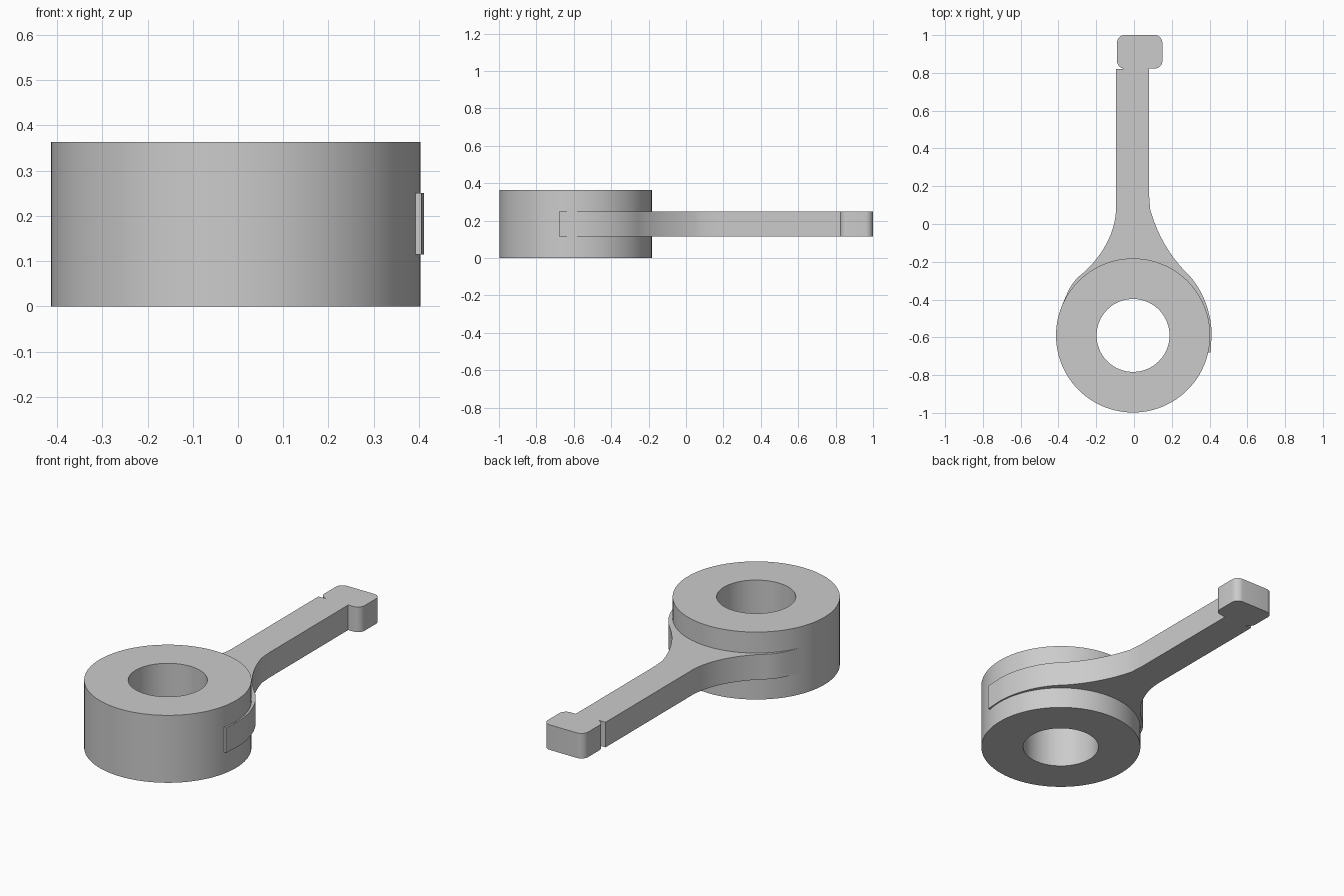
import bpy, bmesh
from math import sin, cos, radians

if "Cube" in bpy.data.objects:
    bpy.data.objects.remove(bpy.data.objects["Cube"], do_unlink=True)

grey = bpy.data.materials.new("plain grey")
grey.use_nodes = True
colour = (0.6, 0.6, 0.6, 1)
grey.diffuse_color = colour
grey.node_tree.nodes["Principled BSDF"].inputs["Base Color"].default_value = colour

CX, CY = -0.005, -0.59
OUTER, BORE, HEIGHT = 0.408, 0.193, 0.363


def arc(cx, cy, r, start, end, steps):
    """Points along a circular arc, angles in degrees."""
    angles = [radians(start + (end - start) * i / steps) for i in range(steps + 1)]
    return [(cx + r * cos(a), cy + r * sin(a)) for a in angles]


def bezier(a, b, c, d, steps=14):
    pts = []
    for i in range(steps + 1):
        t = i / steps
        w = ((1 - t) ** 3, 3 * t * (1 - t) ** 2, 3 * t * t * (1 - t), t ** 3)
        pts.append(tuple(sum(k * p[n] for k, p in zip(w, (a, b, c, d))) for n in (0, 1)))
    return pts


def finish(name, bm):
    bmesh.ops.recalc_face_normals(bm, faces=bm.faces)
    mesh = bpy.data.meshes.new(name)
    bm.to_mesh(mesh)
    bm.free()
    mesh.materials.append(grey)
    obj = bpy.data.objects.new(name, mesh)
    bpy.context.collection.objects.link(obj)
    bpy.ops.object.select_all(action="DESELECT")
    obj.select_set(True)
    bpy.context.view_layer.objects.active = obj
    bpy.ops.object.shade_smooth_by_angle(angle=radians(30))


def extrude_outline(name, pts, z0, z1):
    bm = bmesh.new()
    face = bm.faces.new([bm.verts.new((x, y, z0)) for x, y in pts])
    out = bmesh.ops.extrude_face_region(bm, geom=[face], use_keep_orig=True)
    top = [v for v in out["geom"] if isinstance(v, bmesh.types.BMVert)]
    bmesh.ops.translate(bm, verts=top, vec=(0, 0, z1 - z0))
    finish(name, bm)


# Hub: square section lathed into a thick ring
bm = bmesh.new()
SEG = 96
section = [(BORE, 0), (OUTER, 0), (OUTER, HEIGHT), (BORE, HEIGHT)]
loops = [[bm.verts.new((x, y, z)) for x, y in arc(CX, CY, r, 0, 360, SEG)[:-1]]
         for r, z in section]
for k in range(4):
    a, b = loops[k], loops[(k + 1) % 4]
    for i in range(SEG):
        j = (i + 1) % SEG
        bm.faces.new((a[i], a[j], b[j], b[i]))
finish("hub_ring", bm)

# Lever: strap around the hub, flared neck, straight arm and rounded offset head
R = 0.04
outline = [(0.392, -0.68), (0.406, -0.68)]
outline += bezier((0.411, -0.58), (0.409, -0.47), (0.365, -0.35), (0.29, -0.27))
outline += bezier((0.275, -0.255), (0.19, -0.17), (0.12, -0.05), (0.085, 0.08))
outline += [(0.08, 0.15), (0.08, 0.823)]
outline += arc(0.15 - R, 0.823 + R, R, -90, 0, 8)
outline += arc(0.15 - R, 1 - R, R, 0, 90, 8)
outline += arc(-0.09 + R, 1 - R, R, 90, 180, 8)
outline += arc(-0.09 + R, 0.823 + R, R, 180, 262, 8)
outline += [(-0.056, 0.82), (-0.095, 0.82), (-0.095, 0.08)]
outline += bezier((-0.097, 0.05), (-0.11, -0.07), (-0.18, -0.18), (-0.27, -0.26))
outline += bezier((-0.285, -0.272), (-0.33, -0.31), (-0.35, -0.35), (-0.392, -0.46), 8)
outline += arc(CX, CY, 0.385, 160, -10, 40)
extrude_outline("lever_arm", outline, 0.115, 0.25)
